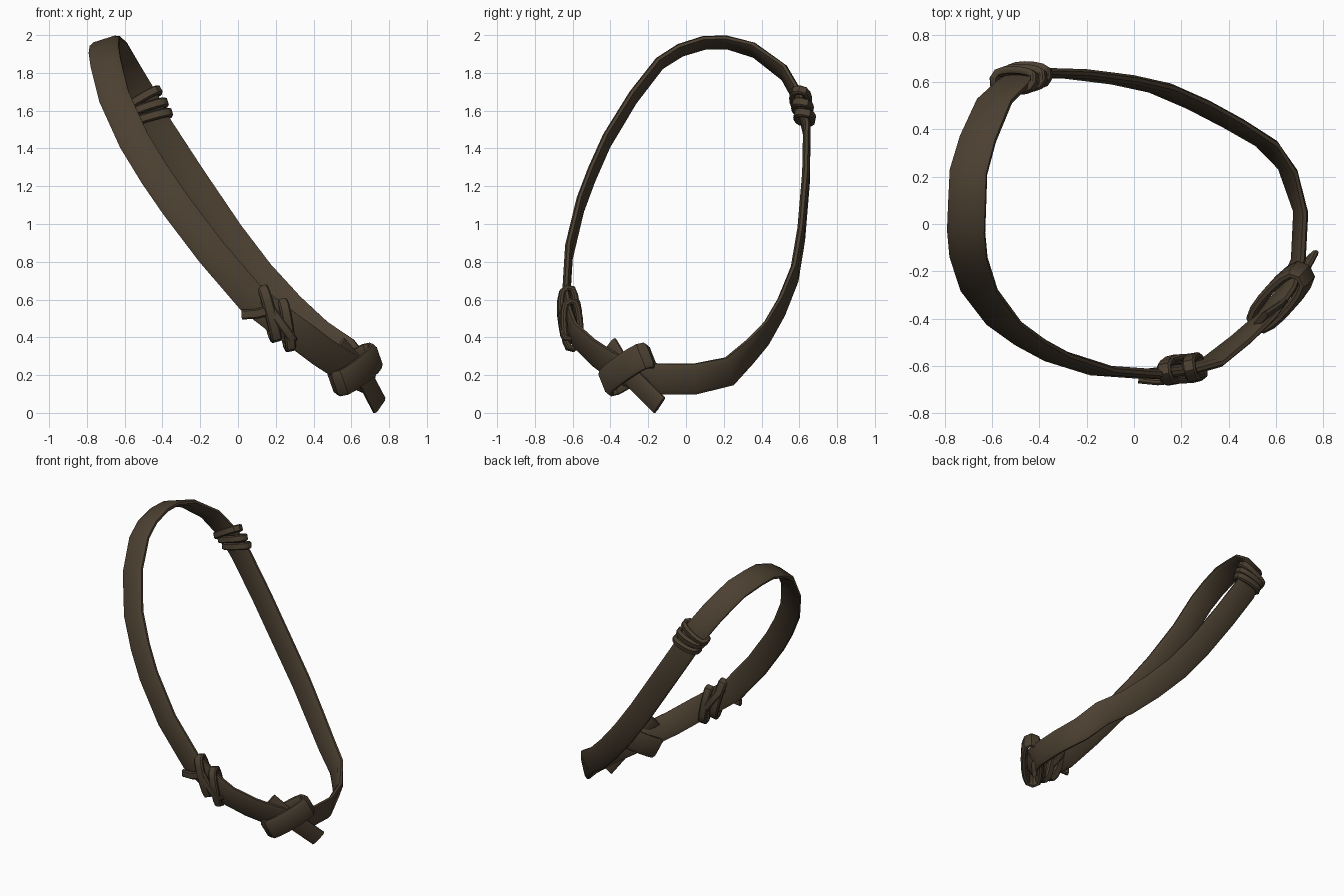
import bpy, bmesh, math
from mathutils import Vector as V

if "Cube" in bpy.data.objects:
    bpy.data.objects.remove(bpy.data.objects["Cube"])

leather = bpy.data.materials.new("dark brown leather")
leather.diffuse_color = (0.07, 0.05, 0.03, 1)
leather.use_nodes = True
leather.node_tree.nodes["Principled BSDF"].inputs["Base Color"].default_value = leather.diffuse_color

# Flattened, softly rounded strap cross-section (width, thickness)
SECTION = [(-1, -.4), (-.7, -1), (.7, -1), (1, -.4), (1, .4), (.7, 1), (-.7, 1), (-1, .4)]


def sweep(name, pts, wides, half_w, half_t, closed=True):
    """Sweep the section along pts; wides gives the width direction at each point."""
    pts, n = [V(p) for p in pts], len(pts)
    bm, rings = bmesh.new(), []
    for i, p in enumerate(pts):
        if closed:
            tan = pts[(i + 1) % n] - pts[i - 1]
        else:
            tan = pts[min(i + 1, n - 1)] - pts[max(i - 1, 0)]
        tan.normalize()
        w = V(wides[i])
        w = (w - tan * w.dot(tan)).normalized()
        t = tan.cross(w)
        rings.append([bm.verts.new(p + w * a * half_w + t * b * half_t) for a, b in SECTION])
    for i in range(n if closed else n - 1):
        a, b = rings[i], rings[(i + 1) % n]
        for k in range(8):
            m = (k + 1) % 8
            bm.faces.new((a[k], a[m], b[m], b[k]))
    if not closed:
        bm.faces.new(rings[0])
        bm.faces.new(rings[-1])
    bmesh.ops.recalc_face_normals(bm, faces=bm.faces)
    me = bpy.data.meshes.new(name)
    bm.to_mesh(me)
    bm.free()
    me.materials.append(leather)
    ob = bpy.data.objects.new(name, me)
    bpy.context.collection.objects.link(ob)
    bpy.context.view_layer.objects.active = ob
    ob.select_set(True)
    bpy.ops.object.shade_smooth_by_angle(angle=math.radians(40))
    ob.select_set(False)


def loop(name, center, long, deep, half_w, half_t, n=14):
    """Closed binding around the strap: long and deep are its half-axis vectors."""
    c, long, deep = V(center), V(long), V(deep)
    pts = []
    for i in range(n):
        a = 2 * math.pi * i / n
        co, si = math.cos(a), math.sin(a)
        pts.append(c + long * co + deep * math.copysign(abs(si) ** .6, si))
    sweep(name, pts, [long.cross(deep)] * n, half_w, half_t)


# Main strap: x, y, z and tilt of its width in degrees
path = [
    (-.705, .10, 1.96, 18), (-.71, -.03, 1.92, 18), (-.70, -.14, 1.85, 20), (-.655, -.28, 1.67, 24),
    (-.55, -.42, 1.44, 30), (-.44, -.50, 1.26, 33), (-.33, -.56, 1.10, 36), (-.14, -.62, .85, 40),
    (.07, -.635, .605, 43), (.22, -.615, .49, 47), (.33, -.585, .41, 52), (.45, -.49, .32, 58),
    (.56, -.39, .25, 65), (.65, -.27, .20, 72), (.695, -.15, .18, 78), (.705, .05, .18, 78),
    (.65, .23, .22, 72), (.56, .34, .325, 60), (.42, .425, .42, 52), (.27, .505, .56, 46),
    (.11, .575, .735, 42), (-.05, .61, .945, 38), (-.25, .635, 1.24, 36), (-.42, .64, 1.50, 33),
    (-.50, .605, 1.65, 30), (-.59, .52, 1.80, 26), (-.66, .36, 1.92, 21), (-.70, .22, 1.96, 18)]
tilts = [(math.cos(math.radians(p[3])), 0, math.sin(math.radians(p[3]))) for p in path]
sweep("strap", [p[:3] for p in path], tilts, .082, .02)

# Front binding: two turns, one crossing turn and a loose end
front_deep = V((.01, -.042, -.01))
loop("front_binding_1", (.165, -.62, .525), (-.035, -.01, .135), front_deep, .03, .016)
loop("front_binding_2", (.255, -.605, .465), (-.02, -.01, .125), front_deep, .028, .016)
loop("front_binding_cross", (.21, -.612, .495), (-.08, -.005, .11), front_deep * 1.15, .024, .014)
sweep("front_binding_end", [(.02, -.66, .52), (.10, -.668, .525), (.19, -.66, .55)],
      [(0, 0, 1)] * 3, .026, .014, False)

# Rear binding: three turns, the last one slanted
rear_deep = V((.012, .042, -.005))
for k, (c, l) in enumerate([((-.505, .607, 1.66), (.085, -.005, .05)),
                            ((-.475, .617, 1.615), (.09, -.005, .03)),
                            ((-.45, .628, 1.565), (.088, -.005, .025))]):
    loop("rear_binding_%d" % (k + 1), c, l, rear_deep, .024, .015)

# Knot: wide band tied diagonally over the tail
loop("knot_band", (.62, -.31, .23), (.095, .105, .075), (.042, -.037, 0), .072, .02)

# Tail: end of the strap passing through the knot
tail = [(.535, -.405, .355), (.60, -.36, .28), (.68, -.27, .17), (.748, -.14, .04)]
sweep("tail", tail, [(.55, .6, .55)] * 4, .056, .014, False)
